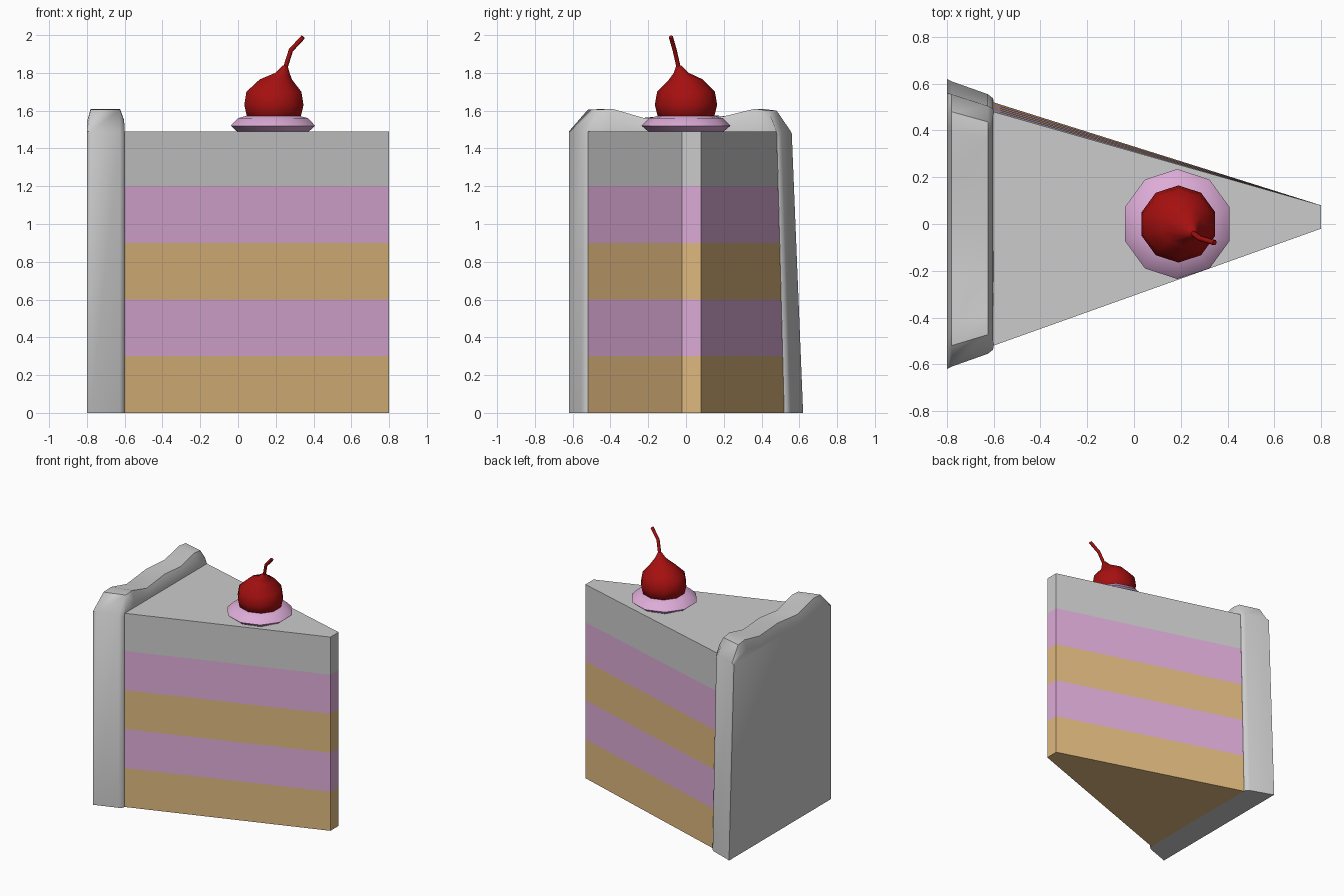
import bpy, bmesh
from math import sin, cos, pi, radians

if "Cube" in bpy.data.objects:
    bpy.data.objects.remove(bpy.data.objects["Cube"])


def material(name, r, g, b):
    m = bpy.data.materials.new(name)
    m.diffuse_color = (r, g, b, 1)
    m.use_nodes = True
    m.node_tree.nodes["Principled BSDF"].inputs["Base Color"].default_value = m.diffuse_color
    return m


GREY = material("icing", 0.8, 0.8, 0.8)
TAN = material("sponge", 0.73, 0.48, 0.21)
PINK = material("cream", 0.72, 0.41, 0.68)
RED = material("cherry_red", 0.38, 0.005, 0.005)


def make(name, verts, faces, mats=(), smooth=None):
    me = bpy.data.meshes.new(name)
    me.from_pydata(verts, [], faces)
    bm = bmesh.new()
    bm.from_mesh(me)
    bmesh.ops.recalc_face_normals(bm, faces=bm.faces)
    bm.to_mesh(me)
    bm.free()
    for m in mats:
        me.materials.append(m)
    ob = bpy.data.objects.new(name, me)
    bpy.context.collection.objects.link(ob)
    if smooth:
        bpy.ops.object.select_all(action='DESELECT')
        ob.select_set(True)
        bpy.context.view_layer.objects.active = ob
        bpy.ops.object.shade_smooth_by_angle(angle=radians(smooth))
    return ob


def bridge(rows, n, closed):
    """Quads between consecutive rows of n points."""
    return [(r * n + i, r * n + (i + 1) % n, (r + 1) * n + (i + 1) % n, (r + 1) * n + i)
            for r in range(rows - 1) for i in range(n if closed else n - 1)]


def lathe(name, rings, mat, sides=10):
    """Stacked horizontal rings given as (x, y, z, radius), capped."""
    verts = [(x + r * cos(pi / 2 + 2 * pi * i / sides), y + r * sin(pi / 2 + 2 * pi * i / sides), z)
             for x, y, z, r in rings for i in range(sides)]
    k = len(rings)
    faces = bridge(k, sides, True)
    faces += [tuple(range(sides)), tuple(range((k - 1) * sides, k * sides))]
    return make(name, verts, faces, [mat], 75)


# Layered wedge, back wall leaning slightly inward
levels = [0, 0.3, 0.6, 0.9, 1.2, 1.49]
verts = []
for z in levels:
    verts += [(-0.6, -0.52, z), (0.8, -0.02, z), (0.8, 0.08, z), (-0.6, 0.52 - 0.04 * z / 1.49, z)]
faces = bridge(len(levels), 4, True) + [(0, 1, 2, 3), (20, 21, 22, 23)]
cake = make("cake_wedge", verts, faces, [TAN, PINK, GREY])
for i, p in enumerate(cake.data.polygons):
    p.material_index = [0, 1, 0, 1, 2][i // 4] if i < 20 else (0 if i == 20 else 2)

# Outer icing: back outline, ridge and inner outline as (y, z) stations
back = [(-.62, 0), (-.62, 1.49), (-.54, 1.54), (-.43, 1.54), (-.24, 1.5), (0, 1.52),
        (.22, 1.5), (.4, 1.54), (.48, 1.54), (.56, 1.48), (.62, 0)]
ridge = [(-.61, 0), (-.61, 1.49), (-.52, 1.605), (-.43, 1.61), (-.24, 1.56), (0, 1.585),
         (.22, 1.57), (.4, 1.61), (.48, 1.6), (.555, 1.49), (.61, 0)]
inner = [(-.52, 0), (-.52, 1.43), (-.52, 1.49), (-.42, 1.49), (-.24, 1.49), (0, 1.49),
         (.2, 1.49), (.38, 1.49), (.48, 1.49), (.482, 1.43), (.52, 0)]
crest = [(y * 0.91, z) for y, z in ridge]
lip = [((a + c) / 2, (b + d) / 2) for (a, b), (c, d) in zip(crest, inner)]
verts = []
for x, line in zip((-.8, -.78, -.625, -.603, -.6), (back, ridge, crest, lip, inner)):
    verts += [(x, y, z) for y, z in line]
n = len(back)
faces = bridge(5, n, False) + [tuple(range(n))]
faces.append(tuple(r * n for r in range(5)) + tuple(r * n + n - 1 for r in range(4, -1, -1)))
make("outer_icing", verts, faces, [GREY], 50)

# Cream dollop
lathe("cream_dollop", [(.185, 0, 1.49, .2), (.185, 0, 1.52, .235), (.185, 0, 1.56, .195),
                       (.185, 0, 1.58, .12)], PINK)

# Cherry drawn up to a leaning neck
lathe("cherry", [(.19, 0, 1.53, .09), (.19, 0, 1.57, .15), (.19, 0, 1.63, .165), (.19, 0, 1.7, .153),
                 (.2, 0, 1.765, .09), (.235, -.025, 1.8, .04), (.25, -.038, 1.84, .013)], RED)

# Bent stem
cu = bpy.data.curves.new("cherry_stem", 'CURVE')
cu.dimensions = '3D'
cu.bevel_depth = 0.012
cu.bevel_resolution = 1
cu.use_fill_caps = True
sp = cu.splines.new('POLY')
path = [(.245, -.035, 1.81), (.258, -.044, 1.85), (.28, -.06, 1.92), (.345, -.08, 1.99)]
sp.points.add(len(path) - 1)
for p, co in zip(sp.points, path):
    p.co = (*co, 1)
cu.materials.append(RED)
bpy.context.collection.objects.link(bpy.data.objects.new("cherry_stem", cu))
